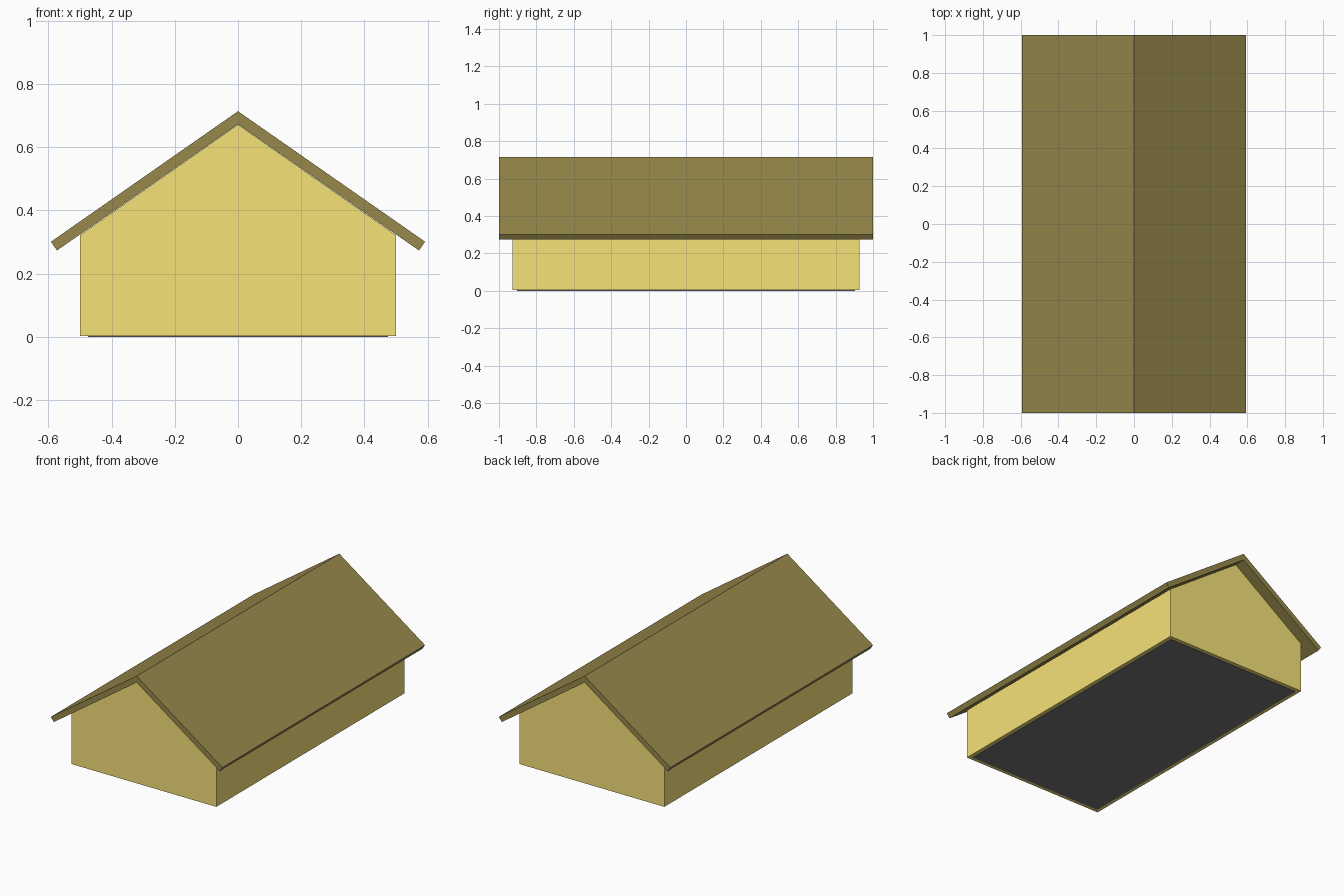
import bpy
import bmesh

if "Cube" in bpy.data.objects:
    bpy.data.objects.remove(bpy.data.objects["Cube"])


def material(name, color):
    mat = bpy.data.materials.new(name)
    mat.diffuse_color = (*color, 1)
    mat.use_nodes = True
    mat.node_tree.nodes["Principled BSDF"].inputs["Base Color"].default_value = mat.diffuse_color
    return mat


def extrude_profile(name, profile, half_depth, mat):
    """Extrude an x-z profile along y into a closed solid."""
    bm = bmesh.new()
    front, back = ([bm.verts.new((x, y, z)) for x, z in profile]
                   for y in (-half_depth, half_depth))
    bm.faces.new(front)
    bm.faces.new(back[::-1])
    n = len(profile)
    for i in range(n):
        j = (i + 1) % n
        bm.faces.new((front[j], front[i], back[i], back[j]))
    bmesh.ops.recalc_face_normals(bm, faces=bm.faces)
    mesh = bpy.data.meshes.new(name)
    bm.to_mesh(mesh)
    bm.free()
    obj = bpy.data.objects.new(name, mesh)
    bpy.context.collection.objects.link(obj)
    mesh.materials.append(mat)
    return obj


wall_mat = material("wall_yellow", (0.92, 0.76, 0.19))
roof_mat = material("roof_olive", (0.31, 0.25, 0.07))
floor_mat = material("floor_grey", (0.18, 0.18, 0.18))

# Gabled walls
walls = [(-0.5, 0.003), (0.5, 0.003), (0.5, 0.322), (0, 0.672), (-0.5, 0.322)]
extrude_profile("walls", walls, 0.928, wall_mat)

# Overhanging roof, one folded slab
roof = [(-0.592, 0.301), (-0.573, 0.273), (0, 0.673),
        (0.573, 0.273), (0.592, 0.301), (0, 0.714)]
extrude_profile("roof", roof, 1.0, roof_mat)

# Thin floor panel, leaving a narrow rim of wall around it
floor = [(-0.475, 0), (0.475, 0), (0.475, 0.01), (-0.475, 0.01)]
extrude_profile("floor", floor, 0.903, floor_mat)
